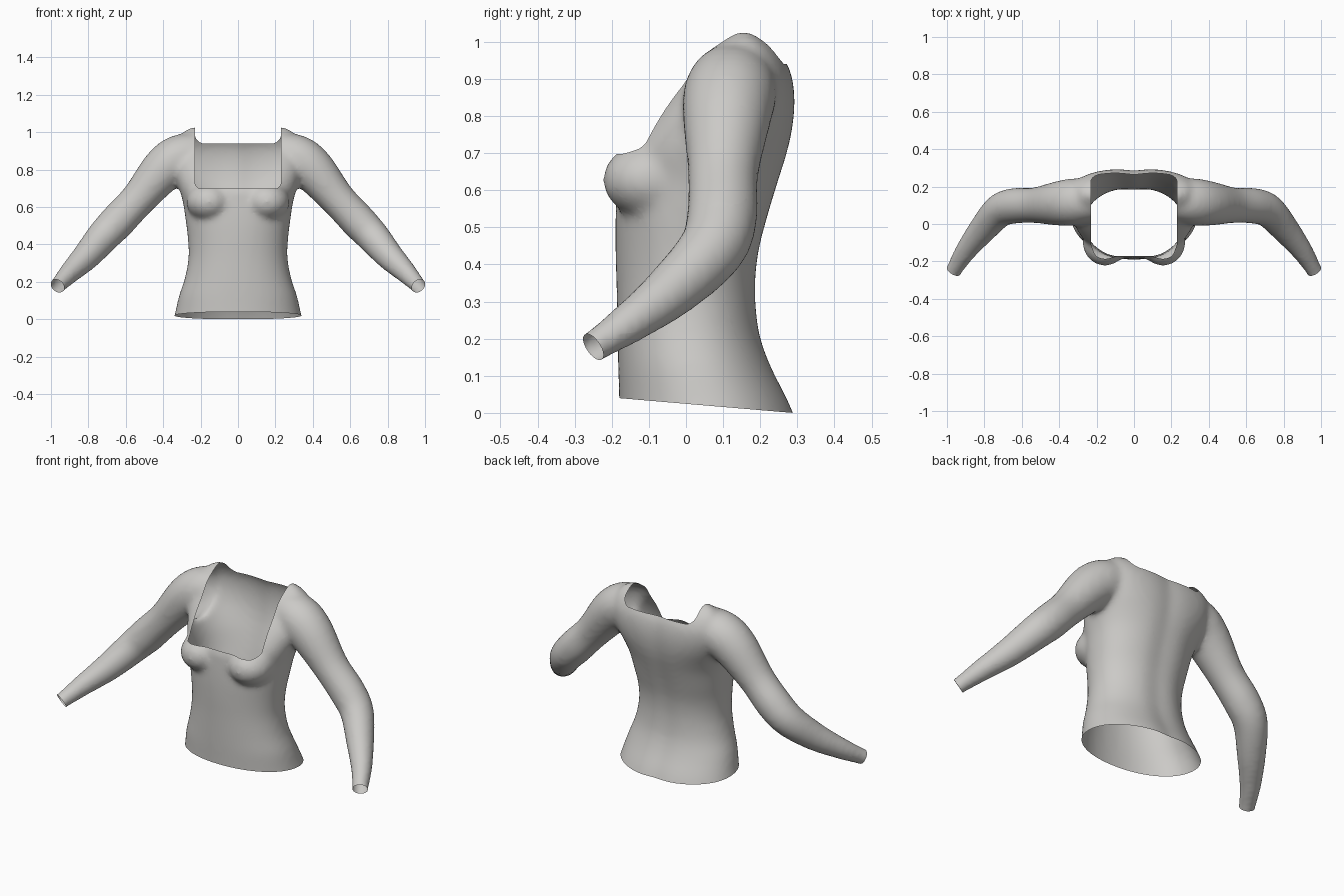
import bpy, bmesh, math
from mathutils import Vector

cube = bpy.data.objects.get("Cube")
if cube:
    bpy.data.objects.remove(cube, do_unlink=True)


def spline(points, steps=5):
    """Smooth interpolation through tuples of any length."""
    out = []
    for i in range(len(points) - 1):
        p0, p1 = points[max(i - 1, 0)], points[i]
        p2, p3 = points[i + 1], points[min(i + 2, len(points) - 1)]
        for k in range(steps):
            t = k / steps
            out.append(tuple(
                b + 0.5 * t * (c - a + t * (2 * a - 5 * b + 4 * c - d + t * (3 * (b - c) + d - a)))
                for a, b, c, d in zip(p0, p1, p2, p3)))
    return out + [points[-1]]


def loft(bm, rings):
    """Closed tube through rings of equal size, capped at both ends."""
    loops = [[bm.verts.new(p) for p in ring] for ring in rings]
    n = len(loops[0])
    for a, b in zip(loops, loops[1:]):
        for i in range(n):
            bm.faces.new((a[i], a[(i + 1) % n], b[(i + 1) % n], b[i]))
    bm.faces.new(loops[0][::-1])
    bm.faces.new(loops[-1])


def torso_ring(z, half_width, front, back, power, sides=48):
    ring = []
    mid, depth = (front + back) / 2, (back - front) / 2
    for i in range(sides):
        a = 2 * math.pi * i / sides
        c, s = math.cos(a), math.sin(a)
        x = half_width * math.copysign(abs(c) ** (2 / power), c)
        y = mid + depth * math.copysign(abs(s) ** (2 / power), s)
        if s > 0:  # shallow groove along the spine
            y -= 0.012 * math.exp(-(x / 0.06) ** 2)
        ring.append((x, y, z))
    return ring


def sleeve_rings(path, side, sides=24):
    centres = [Vector((p[0] * side, p[1], p[2])) for p in path]
    rings = []
    for i, c in enumerate(centres):
        d = (centres[min(i + 1, len(path) - 1)] - centres[max(i - 1, 0)]).normalized()
        u = d.cross(Vector((0, 1, 0))).normalized()
        v = d.cross(u)
        rings.append([c + path[i][3] * (u * math.cos(a) + v * math.sin(a))
                      for a in (2 * math.pi * k / sides for k in range(sides))])
    return rings


# Torso sections: height, half width, front, back, squareness
torso = [
    (-0.06, 0.36, -0.18, 0.32, 2.1), (0.03, 0.338, -0.18, 0.285, 2.1),
    (0.13, 0.315, -0.183, 0.235, 2.1), (0.22, 0.285, -0.185, 0.205, 2.1),
    (0.33, 0.265, -0.187, 0.195, 2.1), (0.43, 0.268, -0.19, 0.203, 2.1),
    (0.53, 0.28, -0.19, 0.227, 2.2), (0.63, 0.295, -0.185, 0.257, 2.2),
    (0.70, 0.315, -0.175, 0.278, 2.3), (0.77, 0.335, -0.125, 0.292, 2.5),
    (0.84, 0.35, -0.07, 0.297, 2.6), (0.91, 0.345, -0.01, 0.289, 2.7),
    (0.97, 0.32, 0.04, 0.26, 2.8), (1.005, 0.29, 0.085, 0.225, 2.8),
    (1.03, 0.25, 0.13, 0.18, 2.8),
]
# Sleeve path: x, y, z, radius
sleeve = [
    (0.20, 0.13, 0.89, 0.11), (0.31, 0.12, 0.865, 0.125), (0.40, 0.11, 0.80, 0.12),
    (0.53, 0.10, 0.648, 0.096), (0.64, 0.097, 0.53, 0.096), (0.72, 0.07, 0.445, 0.09),
    (0.81, -0.03, 0.34, 0.076), (0.90, -0.145, 0.25, 0.058),
    (0.965, -0.25, 0.18, 0.044), (1.02, -0.34, 0.12, 0.045),
]

bm = bmesh.new()
loft(bm, [torso_ring(*p) for p in spline(torso, 3)])
for side in (1, -1):
    loft(bm, sleeve_rings(spline(sleeve), side))
    # Bust
    ball = bmesh.ops.create_uvsphere(bm, u_segments=32, v_segments=20, radius=1)["verts"]
    for v in ball:
        v.co = Vector((side * 0.155 + v.co.x * 0.122, v.co.y * 0.135 - 0.09, 0.63 + v.co.z * 0.105))
bmesh.ops.recalc_face_normals(bm, faces=bm.faces)
mesh = bpy.data.meshes.new("fitted_top")
bm.to_mesh(mesh)
bm.free()
top = bpy.data.objects.new("fitted_top", mesh)
bpy.context.scene.collection.objects.link(top)

# Fuse the volumes into one cloth surface
fuse = top.modifiers.new("fuse", "REMESH")
fuse.mode = "VOXEL"
fuse.voxel_size = 0.014
relax = top.modifiers.new("relax", "SMOOTH")
relax.factor = 0.5
relax.iterations = 14
fused = bpy.data.meshes.new_from_object(top.evaluated_get(bpy.context.evaluated_depsgraph_get()))
top.modifiers.clear()
top.data = fused

bm = bmesh.new()
bm.from_mesh(fused)


def cut(point, normal, remove=False):
    bmesh.ops.bisect_plane(bm, geom=bm.verts[:] + bm.edges[:] + bm.faces[:], dist=1e-5,
                           plane_co=point, plane_no=normal, clear_outer=remove)


# Open hem and cuffs
cut((0, -0.18, 0.042), (0, -0.085, -1), True)
for side in (1, -1):
    cut((side * 0.965, -0.25, 0.18), (side * 0.457, -0.739, -0.49), True)


def neck_planes(half_width, bottom, radius):
    """Planes around a rounded, open-topped square."""
    planes = []
    for side in (1, -1):
        for k in range(5):
            a = math.pi / 2 * k / 4
            n = Vector((side * math.cos(a), 0, -math.sin(a)))
            planes.append((Vector((side * (half_width - radius), 0, bottom + radius)) + radius * n, n))
    return planes


# Square neckline, deep at the front and shallow at the back
front_neck = neck_planes(0.23, 0.70, 0.035)
back_neck = neck_planes(0.23, 0.942, 0.05)
for point, normal in front_neck + back_neck:
    cut(point, normal)
doomed = []
for f in bm.faces:
    c = f.calc_center_median()
    planes = front_neck if c.y < 0.14 else back_neck
    if all((c - p).dot(n) < 0 for p, n in planes):
        doomed.append(f)
bmesh.ops.delete(bm, geom=doomed, context="FACES")
bmesh.ops.remove_doubles(bm, verts=bm.verts, dist=0.0005)
bmesh.ops.recalc_face_normals(bm, faces=bm.faces)
# Set the lowest point on the ground
lowest = min(v.co.z for v in bm.verts)
bmesh.ops.translate(bm, verts=bm.verts, vec=(0, 0, -lowest))
for f in bm.faces:
    f.smooth = True
    f.material_index = 0
bm.to_mesh(fused)
bm.free()

cloth = bpy.data.materials.new("light_grey_cloth")
cloth.use_nodes = True
colour = (0.6, 0.59, 0.57, 1)
cloth.diffuse_color = colour
cloth.node_tree.nodes["Principled BSDF"].inputs["Base Color"].default_value = colour
fused.materials.clear()
fused.materials.append(cloth)
